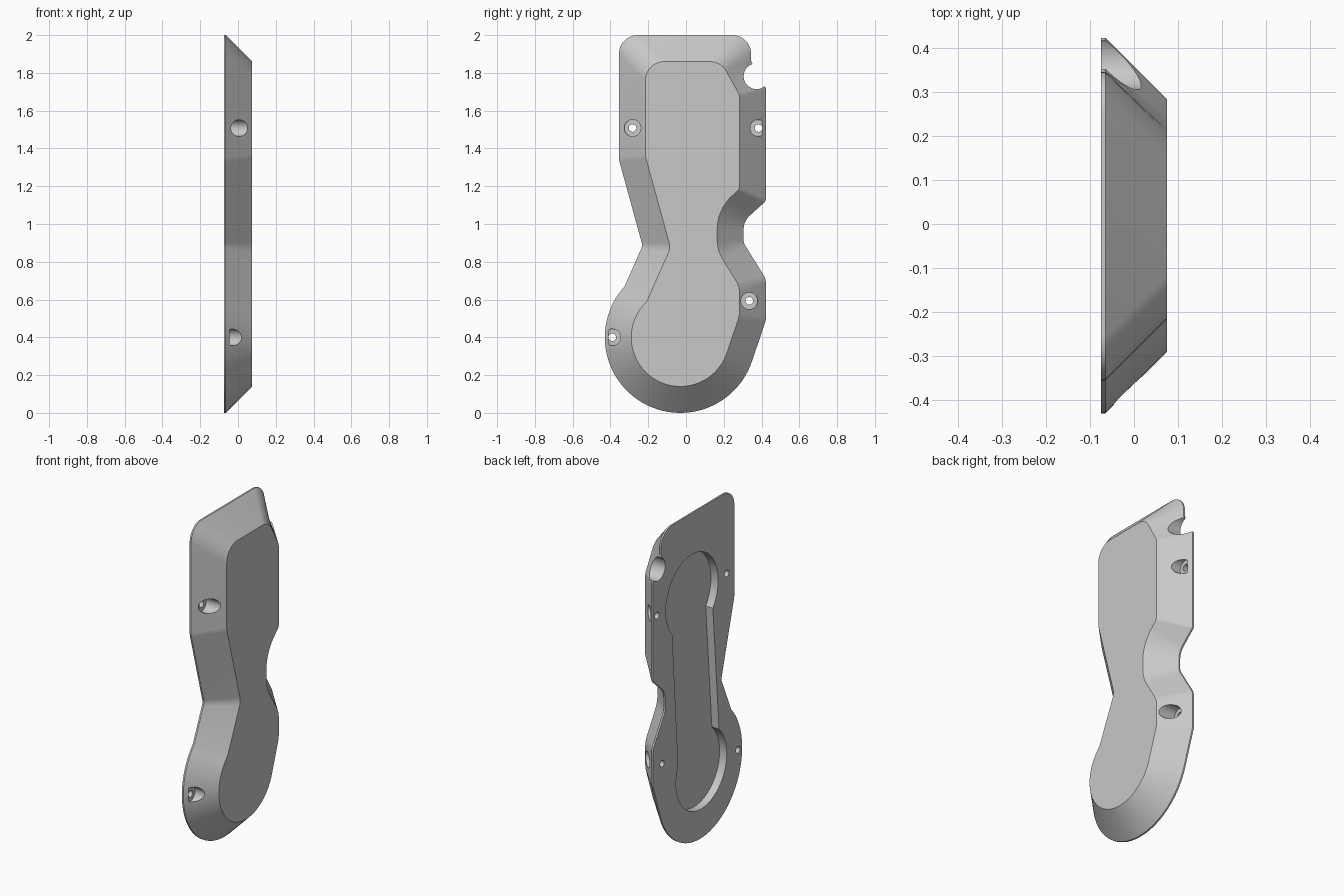
import bpy, bmesh
from math import sin, cos, radians, tan
from mathutils import Vector

cube = bpy.data.objects.get("Cube")
if cube:
    bpy.data.objects.remove(cube, do_unlink=True)

grey = bpy.data.materials.new("light grey")
grey.use_nodes = True
grey.diffuse_color = (0.58, 0.58, 0.58, 1)
grey.node_tree.nodes["Principled BSDF"].inputs["Base Color"].default_value = grey.diffuse_color

BACK, FRONT, LIP, SLOPE = -0.075, 0.075, 0.01, 0.14


def arc(y, z, r, start, end, n):
    angles = [radians(start + (end - start) * i / n) for i in range(n + 1)]
    return [Vector((y + r * cos(a), z + r * sin(a))) for a in angles]


def inset(points, d):
    """Mitred inward offset of a counter-clockwise outline."""
    result = []
    for i, p in enumerate(points):
        a = (p - points[i - 1]).normalized()
        b = (points[(i + 1) % len(points)] - p).normalized()
        na, nb = Vector((-a.y, a.x)), Vector((-b.y, b.x))
        result.append(p + (na + nb) * d / (1 + na.dot(nb)))
    return result


def rounded(points, radii, n=10):
    """Replace each corner that has a radius with a tangent arc."""
    result = []
    for i, (p, r) in enumerate(zip(points, radii)):
        if r == 0:
            result.append(p)
            continue
        a = (p - points[i - 1]).normalized()
        b = (points[(i + 1) % len(points)] - p).normalized()
        turn = a.angle(b)
        t = r * tan(turn / 2)
        start = p - a * t
        side = (b - a * a.dot(b)).normalized()
        for k in range(n + 1):
            w = turn * k / n
            result.append(start + a * r * sin(w) + side * r * (1 - cos(w)))
    return result


def loft(name, levels):
    """Solid through matching outlines given as (x, points)."""
    bm = bmesh.new()
    rings = [[bm.verts.new((x, p.x, p.y)) for p in pts] for x, pts in levels]
    for low, high in zip(rings, rings[1:]):
        for i in range(len(low)):
            bm.faces.new((low[i - 1], low[i], high[i], high[i - 1]))
    bm.faces.new(rings[0])
    bm.faces.new(rings[-1])
    bmesh.ops.recalc_face_normals(bm, faces=bm.faces)
    mesh = bpy.data.meshes.new(name)
    bm.to_mesh(mesh)
    bm.free()
    mesh.materials.append(grey)
    obj = bpy.data.objects.new(name, mesh)
    bpy.context.collection.objects.link(obj)
    return obj


# Outline corners: y, z, radius at the base, radius at the raised face
left_side = [(-0.355, 2, 0.1, 0.1), (-0.355, 1.34, 0.1, 0.1), (-0.23, 0.885, 0.05, 0.08)]
right_side = [
    (0.423, 0.49, 0.06, 0.14), (0.423, 0.71, 0.08, 0.12),
    (0.305, 0.9, 0.06, 0.2), (0.305, 1.015, 0.1, 0.24),
    (0.423, 1.122, 0.025, 0.03), (0.423, 1.72, 0.03, 0.05),
    (0.345, 1.86, 0.03, 0.03), (0.345, 2, 0.1, 0.1),
]
bowl = arc(-0.03, 0.4, 0.4, 137.5, 342.3, 48)
corners = [Vector(c[:2]) for c in left_side] + bowl + [Vector(c[:2]) for c in right_side]


def radii(k):
    return [c[k] for c in left_side] + [0] * len(bowl) + [c[k] for c in right_side]


# Raised face, whose last corner runs straight into the slanted edge
raised = inset(corners, SLOPE)
slant = raised[-3] - raised[-2]
raised[-1] = raised[-2] + slant * ((raised[0].y - raised[-2].y) / slant.y)
raised[-2] = raised[-2] + slant * 0.5
base = rounded(corners, radii(2))
top = rounded(raised, radii(3))
cover = loft("cover_plate", [(BACK, base), (BACK + LIP, base), (FRONT, top)])

cutters = []

# Shallow recess in the back: two round ends joined by a strip
recess = arc(0.05, 1.5, 0.25, 217, -41, 40) + arc(-0.04, 0.42, 0.243, 24.5, -226, 40)
cutters.append(loft("recess_cutter", [(BACK - 0.1, recess), (BACK + 0.048, recess)]))


def round_cutter(name, y, z, r, start, end):
    ring = arc(y, z, r, 0, 360, 32)[:-1]
    cutters.append(loft(name, [(start, ring), (end, ring)]))


# Round notch in the edge
round_cutter("notch_cutter", 0.373, 1.782, 0.068, -0.3, 0.3)

# Counterbored screw holes
for y, z in [(-0.283, 1.508), (0.384, 1.508), (0.335, 0.593), (-0.39, 0.4)]:
    round_cutter("counterbore_cutter", y, z, 0.044, -0.045, 0.2)
    round_cutter("screw_hole_cutter", y, z, 0.02, -0.2, 0.21)

bpy.ops.object.select_all(action='DESELECT')
bpy.context.view_layer.objects.active = cover
cover.select_set(True)
for cutter in cutters:
    cutter.hide_render = True
    mod = cover.modifiers.new("cut", 'BOOLEAN')
    mod.operation = 'DIFFERENCE'
    mod.solver = 'EXACT'
    mod.object = cutter
    bpy.ops.object.modifier_apply(modifier=mod.name)
    bpy.data.objects.remove(cutter, do_unlink=True)

bpy.ops.object.shade_smooth_by_angle(angle=radians(30))
